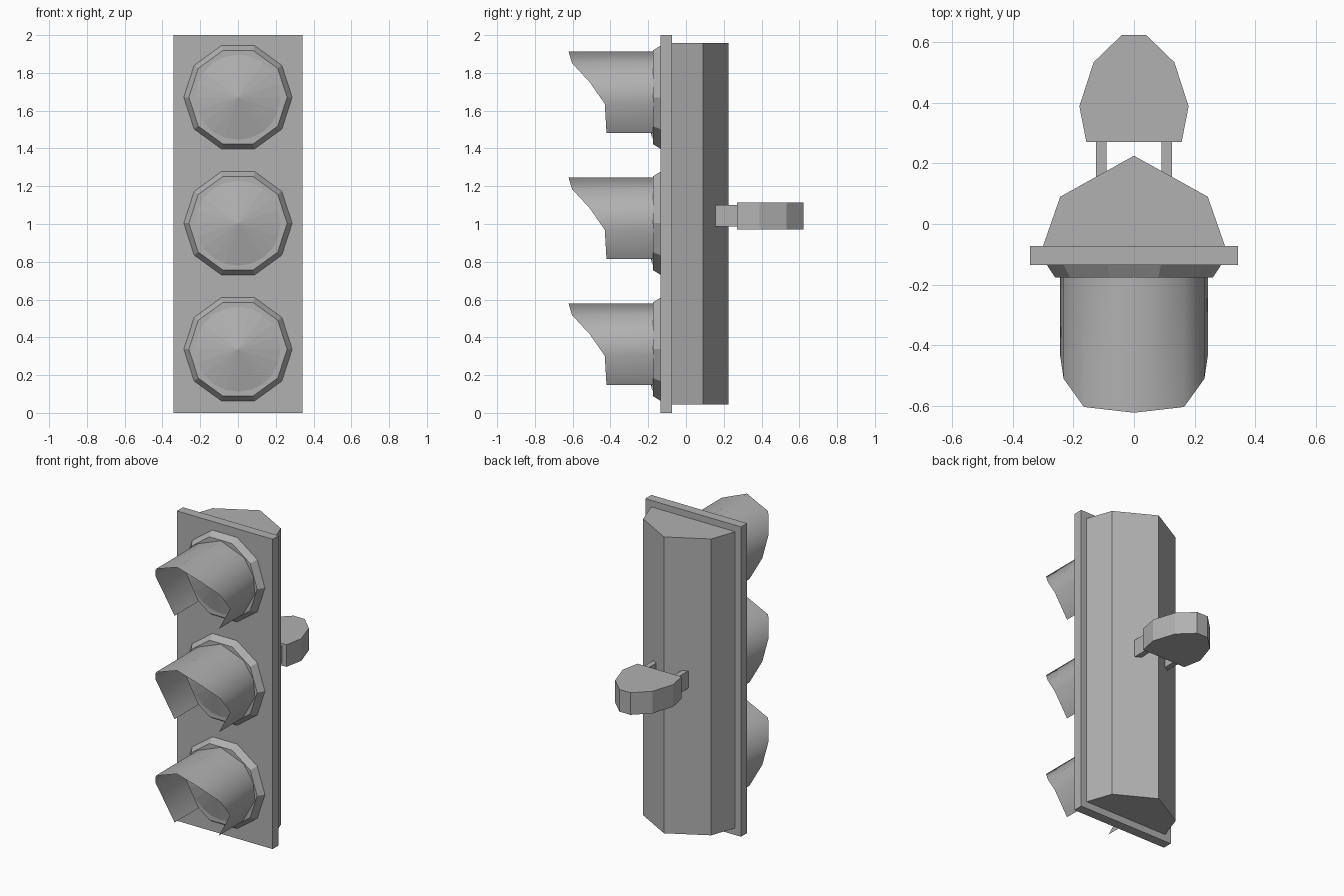
import bpy, bmesh, math

if "Cube" in bpy.data.objects:
    bpy.data.objects.remove(bpy.data.objects["Cube"])

# Dark grey paint shared by all parts
paint = bpy.data.materials.new("grey_paint")
paint.diffuse_color = (0.44, 0.44, 0.44, 1)
paint.use_nodes = True
paint.node_tree.nodes["Principled BSDF"].inputs["Base Color"].default_value = paint.diffuse_color


def make(name, verts, faces, smooth=False):
    mesh = bpy.data.meshes.new(name)
    mesh.from_pydata(verts, [], faces)
    mesh.materials.append(paint)
    bm = bmesh.new()
    bm.from_mesh(mesh)
    bmesh.ops.recalc_face_normals(bm, faces=bm.faces)
    for f in bm.faces:
        f.smooth = smooth
    bm.to_mesh(mesh)
    bm.free()
    obj = bpy.data.objects.new(name, mesh)
    bpy.context.collection.objects.link(obj)
    return obj


def prism(name, outline, z0, z1):
    """Vertical prism from an (x, y) outline."""
    n = len(outline)
    verts = [(x, y, z) for z in (z0, z1) for x, y in outline]
    faces = [(i, (i + 1) % n, n + (i + 1) % n, n + i) for i in range(n)]
    faces += [tuple(range(n)), tuple(range(n, 2 * n))]
    return make(name, verts, faces)


def mirrored(half):
    """Complete a right-hand half outline across x = 0."""
    return half + [(-x, y) for x, y in reversed(half) if x > 0]


def box(name, x0, x1, y0, y1, z0, z1):
    return prism(name, [(x0, y0), (x1, y0), (x1, y1), (x0, y1)], z0, z1)


def circle(r, y, zc, n):
    return [(r * math.cos(math.tau * i / n), y, zc + r * math.sin(math.tau * i / n))
            for i in range(n)]


# Back plate and faceted housing
box("back_plate", -0.342, 0.342, -0.135, -0.073, 0, 2)
prism("housing", mirrored([(0.30, -0.073), (0.243, 0.09), (0, 0.225)]), 0.045, 1.958)

# Mounting clamp with two arms
prism("mount_clamp", mirrored([(0.157, 0.27), (0.18, 0.388), (0.133, 0.533), (0.04, 0.623)]),
      0.972, 1.115)
for side in (-1, 1):
    a, b = sorted((side * 0.09, side * 0.125))
    box("mount_arm", a, b, 0.15, 0.28, 0.988, 1.10)

# Visor front edge, right half: (x, y, z offset) from the crown down
EDGE = [(0, -0.622, 0.243), (0.165, -0.603, 0.18), (0.232, -0.51, 0.08),
        (0.244, -0.43, -0.035), (0.158, -0.421, -0.19)]
edge = [(-x, y, z) for x, y, z in reversed(EDGE[1:])] + EDGE

for zc in (0.337, 1.004, 1.671):
    # Ten-sided bezel
    n = 10
    verts = circle(0.287, -0.135, zc, n) + circle(0.26, -0.176, zc, n)
    faces = [(i, (i + 1) % n, n + (i + 1) % n, n + i) for i in range(n)]
    make("lamp_bezel", verts, faces + [tuple(range(n, 2 * n))])

    # Shallow domed lens
    n = 20
    verts = circle(0.225, -0.177, zc, n) + [(0, -0.23, zc)]
    make("lens", verts, [(i, (i + 1) % n, n) for i in range(n)])

    # Open-bottomed visor
    m = len(edge)
    verts = [(x, y, zc + z) for x, y, z in edge] + [(x, -0.17, zc + z) for x, y, z in edge]
    make("visor", verts, [(i, i + 1, m + i + 1, m + i) for i in range(m - 1)], smooth=True)
